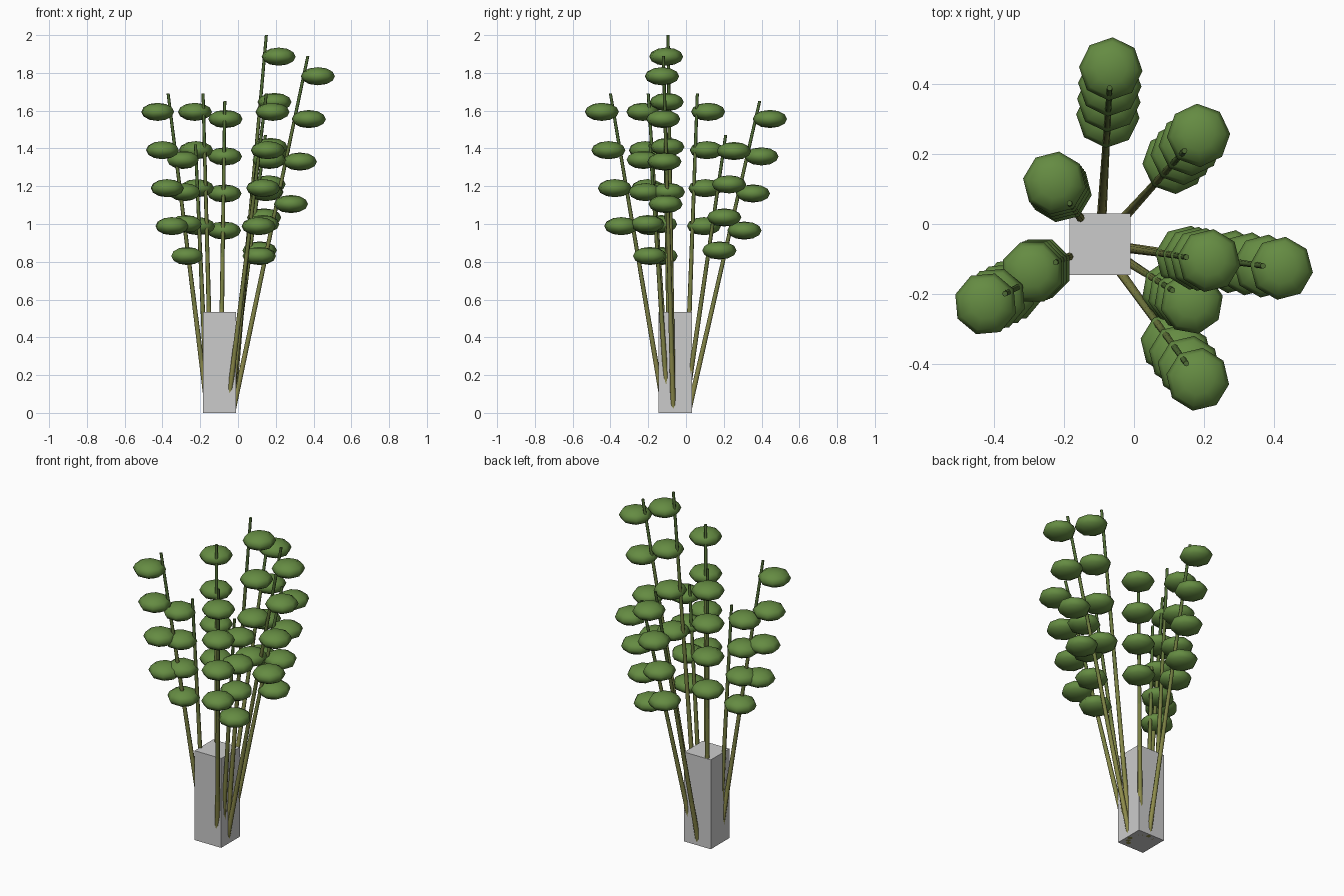
import bpy
import bmesh
import math
from mathutils import Vector, Matrix

old = bpy.data.objects.get("Cube")
if old:
    bpy.data.objects.remove(old, do_unlink=True)

CENTRE = Vector((-0.0975, -0.0575, 0))
BANDS = 6


def material(name, colour):
    mat = bpy.data.materials.new(name)
    mat.use_nodes = True
    rgba = (*colour, 1)
    mat.diffuse_color = rgba
    mat.node_tree.nodes["Principled BSDF"].inputs["Base Color"].default_value = rgba
    return mat


def finish(bm, name, mats):
    mesh = bpy.data.meshes.new(name)
    bmesh.ops.recalc_face_normals(bm, faces=bm.faces)
    bm.to_mesh(mesh)
    bm.free()
    for mat in mats:
        mesh.materials.append(mat)
    obj = bpy.data.objects.new(name, mesh)
    bpy.context.collection.objects.link(obj)
    return obj


vase_grey = material("vase_grey", (0.6, 0.6, 0.6))
leaf_green = material("leaf_green", (0.13, 0.26, 0.055))

# Stem colours run from olive at the foot to green at the tip
olive, green = Vector((0.27, 0.26, 0.07)), Vector((0.08, 0.15, 0.035))
stem_mats = [material(f"stem_green_{i + 1}", olive.lerp(green, i / (BANDS - 1)))
             for i in range(BANDS)]

# Square vase block
bm = bmesh.new()
bmesh.ops.create_cube(bm, size=1)
bmesh.ops.scale(bm, vec=(0.176, 0.176, 0.535), verts=bm.verts)
bmesh.ops.translate(bm, vec=CENTRE + Vector((0, 0, 0.2675)), verts=bm.verts)
finish(bm, "vase", [vase_grey])


def make_stem(name, foot, tip):
    """Tapered rod made of stacked rings, coloured in bands."""
    bm = bmesh.new()
    rings = []
    for i in range(BANDS + 1):
        t = i / BANDS
        radius = 0.014 - 0.006 * t
        point = foot.lerp(tip, t)
        rings.append([bm.verts.new(point + Vector((math.cos(a), math.sin(a), 0)) * radius)
                      for a in (k * math.tau / 8 for k in range(8))])
    for i in range(BANDS):
        low, high = rings[i], rings[i + 1]
        for k in range(8):
            n = (k + 1) % 8
            face = bm.faces.new((low[k], low[n], high[n], high[k]))
            face.material_index = i
            face.smooth = True
    bm.faces.new(rings[0])
    bm.faces.new(rings[-1]).material_index = BANDS - 1
    finish(bm, name, stem_mats)


def make_leaves(name, foot, tip, outward):
    """Four flattened leaf pads on the outer side of a stem."""
    bm = bmesh.new()
    turn = Matrix.Rotation(math.atan2(outward.y, outward.x), 4, 'Z')
    for t in (0.943, 0.823, 0.704, 0.585):
        place = Matrix.Translation(foot.lerp(tip, t) + outward * 0.076)
        bmesh.ops.create_uvsphere(
            bm, u_segments=8, v_segments=6, radius=1,
            matrix=place @ turn @ Matrix.Diagonal((0.091, 0.091, 0.048, 1)))
    for face in bm.faces:
        face.smooth = True
    finish(bm, name, [leaf_green])


# Stem tips, fanned around the vase
tips = {
    "back": (-0.07, 0.39, 1.65),
    "back_left": (0.145, 0.21, 1.47),
    "tall_left": (0.15, -0.095, 2.0),
    "outer_left": (0.37, -0.12, 1.89),
    "inner_left": (0.11, -0.19, 1.42),
    "front_left": (0.15, -0.40, 1.69),
    "outer_right": (-0.37, -0.20, 1.69),
    "inner_right": (-0.225, -0.11, 1.42),
    "back_right": (-0.185, 0.06, 1.69),
}
for label, tip in tips.items():
    tip = Vector(tip)
    outward = Vector((tip.x - CENTRE.x, tip.y - CENTRE.y, 0)).normalized()
    foot = CENTRE + outward * 0.07
    make_stem(label + "_stem", foot, tip)
    make_leaves(label + "_leaves", foot, tip, outward)
